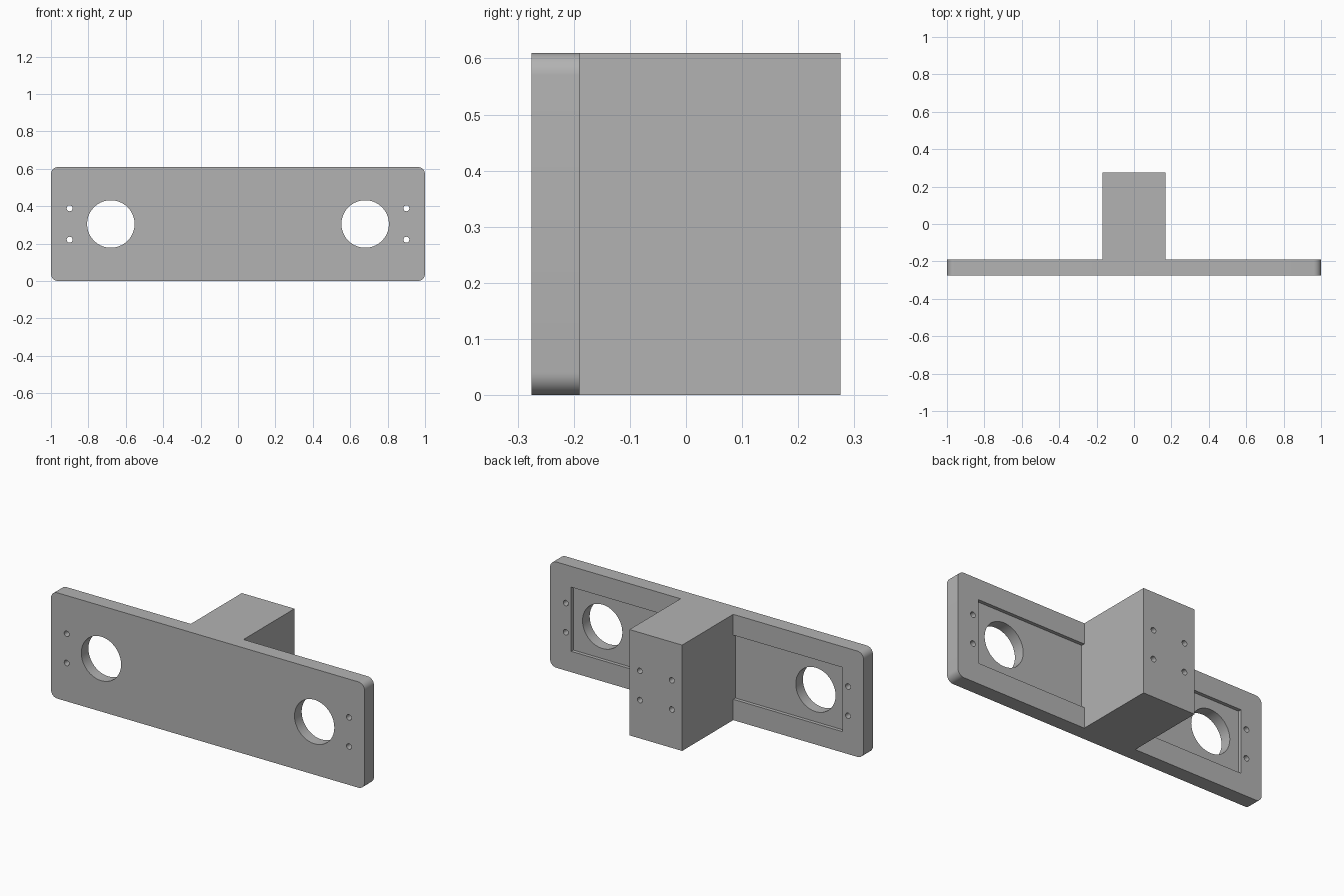
import bpy, bmesh, math
from mathutils import Matrix, Vector

if "Cube" in bpy.data.objects:
    bpy.data.objects.remove(bpy.data.objects["Cube"], do_unlink=True)

HEIGHT, FRONT, PLATE_BACK, BACK = 0.61, -0.275, -0.19, 0.275
MID = HEIGHT / 2
BLOCK_HALF = 0.168

grey = bpy.data.materials.new("plain grey")
grey.use_nodes = True
colour = (0.45, 0.45, 0.45, 1)
grey.diffuse_color = colour
grey.node_tree.nodes["Principled BSDF"].inputs["Base Color"].default_value = colour


def add_object(name, bm):
    mesh = bpy.data.meshes.new(name)
    bmesh.ops.recalc_face_normals(bm, faces=bm.faces)
    bm.to_mesh(mesh)
    bm.free()
    mesh.materials.append(grey)
    obj = bpy.data.objects.new(name, mesh)
    bpy.context.collection.objects.link(obj)
    return obj


def box(name, low, high, corner=0):
    """Box between two corners; the edges along y can be rounded."""
    low, high = Vector(low), Vector(high)
    bm = bmesh.new()
    bmesh.ops.create_cube(bm, size=1, matrix=Matrix.Translation((low + high) / 2)
                          @ Matrix.Diagonal((*(high - low), 1)))
    if corner:
        edges = [e for e in bm.edges if abs(e.verts[0].co.y - e.verts[1].co.y) > 0.01]
        bmesh.ops.bevel(bm, geom=edges, offset=corner, segments=8, profile=0.5,
                        affect='EDGES')
    return add_object(name, bm)


def rod(name, x, z, radius, y0, y1, sides):
    """Cylinder along y."""
    bm = bmesh.new()
    bmesh.ops.create_cone(bm, cap_ends=True, segments=sides, radius1=radius,
                          radius2=radius, depth=y1 - y0,
                          matrix=Matrix.Translation((x, (y0 + y1) / 2, z))
                          @ Matrix.Rotation(math.pi / 2, 4, 'X'))
    return add_object(name, bm)


def combine(target, tool, operation):
    """Apply a boolean and discard the tool."""
    tool.hide_render = True
    mod = target.modifiers.new(operation.title(), 'BOOLEAN')
    mod.operation, mod.object, mod.solver = operation, tool, 'EXACT'
    bpy.context.view_layer.objects.active = target
    bpy.ops.object.modifier_apply(modifier=mod.name)
    bpy.data.objects.remove(tool, do_unlink=True)


# Rounded face plate
plate = box("mounting_plate", (-1, FRONT, 0), (1, PLATE_BACK, HEIGHT), corner=0.04)

# Shallow pocket in the back, filled again in the middle by the block
combine(plate, box("pocket_cutter", (-0.865, PLATE_BACK - 0.02, 0.12),
                   (0.865, 0, HEIGHT - 0.12)), 'DIFFERENCE')
combine(plate, box("rear_block", (-BLOCK_HALF, FRONT + 0.03, 0),
                   (BLOCK_HALF, BACK, HEIGHT)), 'UNION')

# Large openings, screw holes in the plate and blind holes in the block
for side in (-1, 1):
    combine(plate, rod("opening_cutter", side * 0.68, MID, 0.127, -0.4, 0, 40),
            'DIFFERENCE')
    for z in (MID - 0.084, MID + 0.084):
        combine(plate, rod("screw_cutter", side * 0.9, z, 0.016, -0.4, 0, 20),
                'DIFFERENCE')
        combine(plate, rod("blind_cutter", side * 0.102, z, 0.016, 0.1, 0.4, 20),
                'DIFFERENCE')

bpy.ops.object.select_all(action='DESELECT')
plate.select_set(True)
bpy.context.view_layer.objects.active = plate
bpy.ops.object.shade_smooth_by_angle(angle=math.radians(30))
